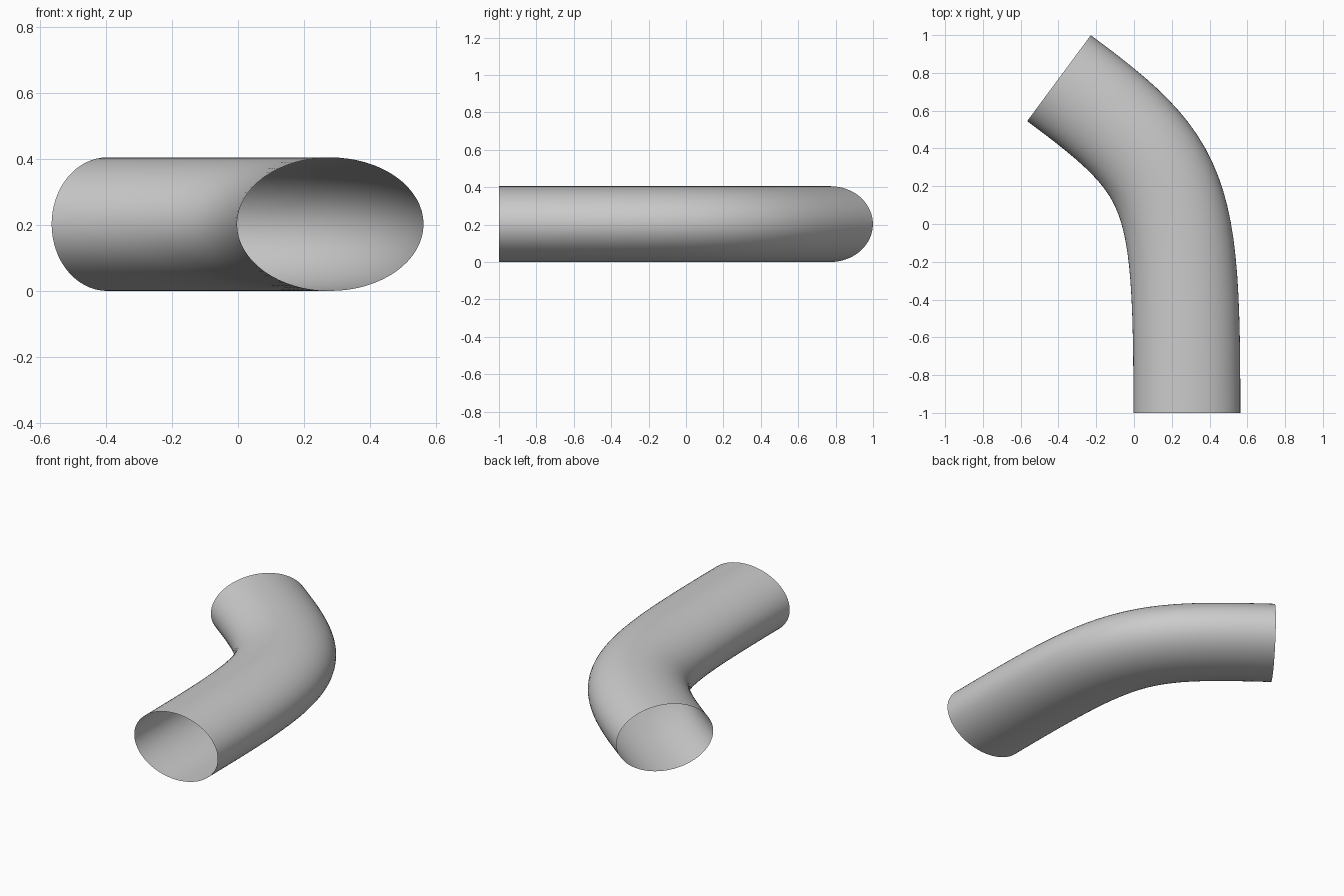
import bpy
import bmesh
from math import sin, cos, pi
from mathutils import Vector
from mathutils.geometry import interpolate_bezier

default = bpy.data.objects.get("Cube")
if default:
    bpy.data.objects.remove(default, do_unlink=True)

HALF_WIDTH, HALF_HEIGHT = 0.283, 0.2025
SIDES, RINGS = 64, 25

# Plain grey material
grey = bpy.data.materials.new("light grey")
grey.use_nodes = True
colour = (0.6, 0.6, 0.6, 1)
grey.diffuse_color = colour
grey.node_tree.nodes["Principled BSDF"].inputs["Base Color"].default_value = colour

# Centre line: straight from the front, then bending towards the back right
start, handle_a, handle_b, end = (
    Vector((x, y, HALF_HEIGHT))
    for x, y in ((0.28, -1), (0.28, 0.19), (0.24, 0.30), (-0.397, 0.772)))
path = interpolate_bezier(start, handle_a, handle_b, end, RINGS)


def tangent(i):
    if i == 0:
        return (handle_a - start).normalized()
    if i == RINGS - 1:
        return (end - handle_b).normalized()
    return (path[i + 1] - path[i - 1]).normalized()


# Oval pipe wall, open at both ends
bm = bmesh.new()
rings = []
for i, centre in enumerate(path):
    t = tangent(i)
    side = Vector((t.y, -t.x, 0))
    rings.append([
        bm.verts.new(centre + side * HALF_WIDTH * cos(a) + Vector((0, 0, HALF_HEIGHT * sin(a))))
        for a in (2 * pi * k / SIDES for k in range(SIDES))])
for a, b in zip(rings, rings[1:]):
    for k in range(SIDES):
        n = (k + 1) % SIDES
        bm.faces.new((a[k], a[n], b[n], b[k])).smooth = True
bmesh.ops.recalc_face_normals(bm, faces=bm.faces)

mesh = bpy.data.meshes.new("bent_oval_pipe")
bm.to_mesh(mesh)
bm.free()
mesh.materials.append(grey)
pipe = bpy.data.objects.new("bent_oval_pipe", mesh)
bpy.context.collection.objects.link(pipe)
